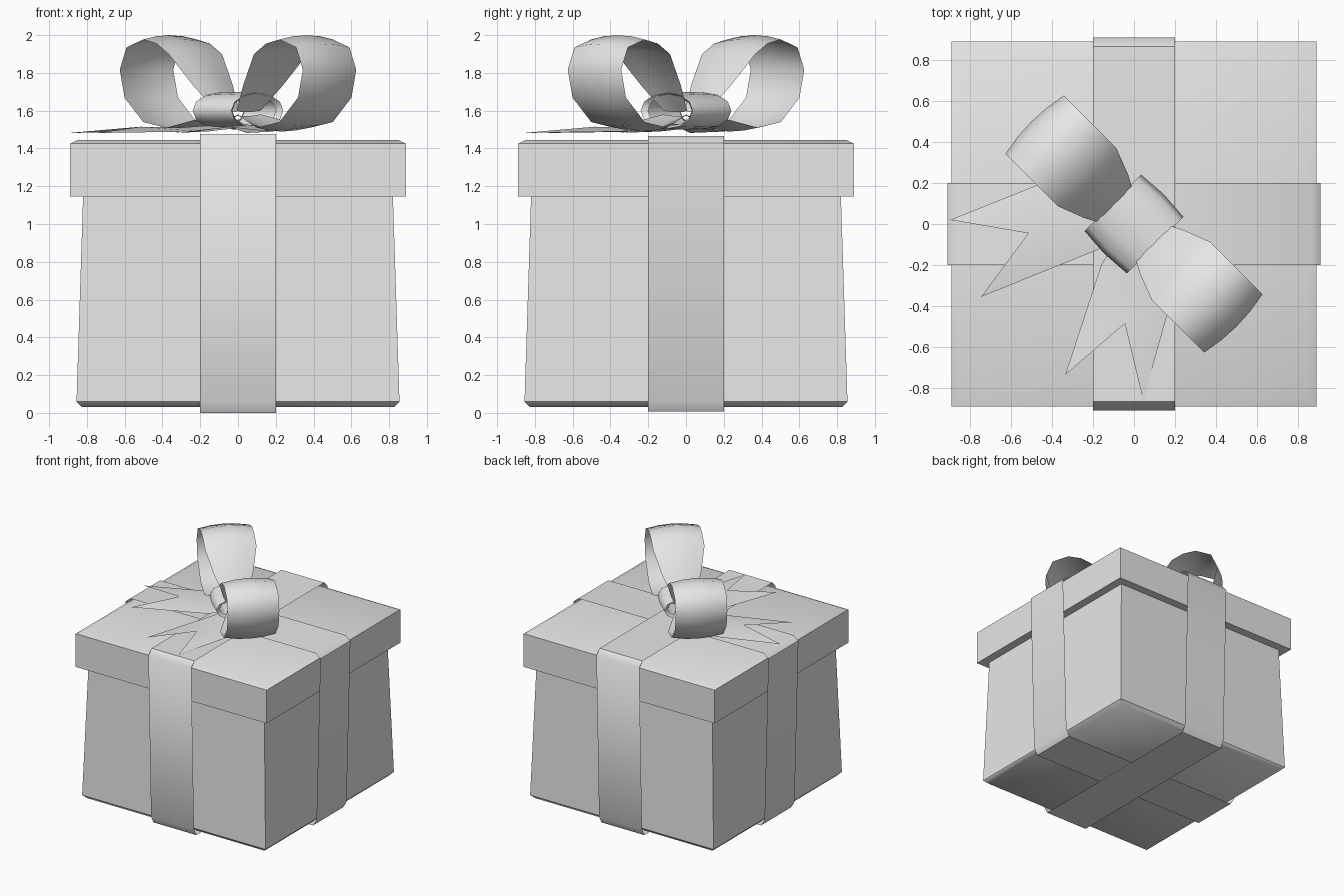
import bpy, math
from mathutils import Vector

if "Cube" in bpy.data.objects:
    bpy.data.objects.remove(bpy.data.objects["Cube"])

grey = bpy.data.materials.new("plain_grey")
grey.diffuse_color = (0.8, 0.8, 0.8, 1)
grey.use_nodes = True
grey.node_tree.nodes["Principled BSDF"].inputs["Base Color"].default_value = grey.diffuse_color


def make(name, verts, faces, angle=46):
    mesh = bpy.data.meshes.new(name)
    mesh.from_pydata(verts, [], faces)
    mesh.materials.append(grey)
    obj = bpy.data.objects.new(name, mesh)
    bpy.context.collection.objects.link(obj)
    bpy.ops.object.select_all(action='DESELECT')
    obj.select_set(True)
    bpy.context.view_layer.objects.active = obj
    bpy.ops.object.shade_smooth_by_angle(angle=math.radians(angle))
    return obj


def square_stack(name, levels):
    """Closed solid of square sections, each given as (half width, height)."""
    verts = [(sx * h, sy * h, z) for h, z in levels
             for sx, sy in ((-1, -1), (1, -1), (1, 1), (-1, 1))]
    faces = [(3, 2, 1, 0)]
    for i in range(len(levels) - 1):
        for j in range(4):
            k = (j + 1) % 4
            faces.append((i * 4 + j, i * 4 + k, i * 4 + 4 + k, i * 4 + 4 + j))
    n = len(verts)
    faces.append((n - 4, n - 3, n - 2, n - 1))
    return make(name, verts, faces)


def grid_faces(rows, cols, wrap=False, flip=False):
    faces = []
    for i in range(rows if wrap else rows - 1):
        for j in range(cols - 1):
            k = (i + 1) % rows
            f = (i * cols + j, i * cols + j + 1, k * cols + j + 1, k * cols + j)
            faces.append(f[::-1] if flip else f)
    return faces


# Box and lid
square_stack("box_body", [(0.825, 0.03), (0.855, 0.06), (0.82, 1.15)])
square_stack("box_lid", [(0.89, 1.145), (0.89, 1.425), (0.85, 1.445)])


# Thin bands wrapped around the box in both directions
def band(name, along_y, low, high):
    half = [(0.84, low), (0.872, 0.06), (0.908, 1.43), (0.865, high)]
    path = half + [(-a, z) for a, z in reversed(half)]
    verts = []
    for a, z in path:
        for w in (-0.2, 0.2):
            verts.append((w, a, z) if along_y else (a, w, z))
    return make(name, verts, grid_faces(len(path), 2, wrap=True, flip=not along_y))


band("ribbon_front_back", True, 0.0, 1.477)
band("ribbon_left_right", False, 0.008, 1.465)


# The bow lies on the diagonal: u along it, v across it
U = Vector((1, -1, 0)).normalized()
V = Vector((1, 1, 0)).normalized()


def place(u, v, z):
    return U * u + V * v + Vector((0, 0, z))


# Loop path: distance from centre, height, half width
LOOP = [(0.08, 1.60, 0.09), (0.19, 1.737, 0.15), (0.32, 1.90, 0.2),
        (0.41, 1.955, 0.2), (0.51, 1.977, 0.2), (0.635, 1.935, 0.2),
        (0.685, 1.817, 0.2), (0.65, 1.67, 0.2), (0.51, 1.54, 0.2),
        (0.34, 1.51, 0.2), (0.08, 1.58, 0.09)]
ACROSS = (-1, -0.5, 0, 0.5, 1)


def bow_loop(name, side):
    verts = []
    for u, z, w in LOOP:
        out = Vector((u - 0.47, z - 1.75)).normalized() * 0.023
        for s in ACROSS:
            c = 1 - s * s
            verts.append(place(side * (u + out.x * c), s * w, z + out.y * c))
    make(name, verts, grid_faces(len(LOOP), len(ACROSS), flip=side < 0), 60)


bow_loop("bow_loop_right", 1)
bow_loop("bow_loop_left", -1)

# Knot: a flattened sleeve around the middle of the bow
verts = []
SEGS = 12
for i in range(SEGS):
    a = 2 * math.pi * i / SEGS
    for u, s in ((-0.12, 0.8), (-0.145, 0.95), (0, 1.0), (0.145, 0.95), (0.12, 0.8)):
        verts.append(place(u, 0.205 * s * math.cos(a), 1.6 + 0.1 * s * math.sin(a)))
make("bow_knot", verts, grid_faces(SEGS, 5, wrap=True), 60)


# Forked tails lying on the lid
def tail(name, left, notch, right, left_in, right_in, root_left, root_right, flip):
    mid = ((left_in[0] + right_in[0]) / 2, (left_in[1] + right_in[1]) / 2)
    root = ((root_left[0] + root_right[0]) / 2, (root_left[1] + root_right[1]) / 2)
    pts = [(left, 1.482), (notch, 1.515), (right, 1.482), (left_in, 1.49), (mid, 1.51),
           (right_in, 1.49), (root_left, 1.52), (root, 1.53), (root_right, 1.52)]
    faces = [(0, 3, 1), (3, 4, 1), (1, 4, 5), (1, 5, 2), (3, 6, 7, 4), (4, 7, 8, 5)]
    if flip:
        faces = [f[::-1] for f in faces]
    make(name, [(p[0], p[1], z) for p, z in pts], faces)


tail("bow_tail_left", (-0.895, 0.02), (-0.515, -0.045), (-0.745, -0.355),
     (-0.42, 0.21), (-0.2, -0.135), (-0.06, 0.1), (-0.03, -0.06), True)
tail("bow_tail_front", (0.045, -0.86), (-0.045, -0.485), (-0.335, -0.735),
     (0.19, -0.34), (-0.16, -0.2), (0.1, -0.06), (-0.06, -0.03), False)
